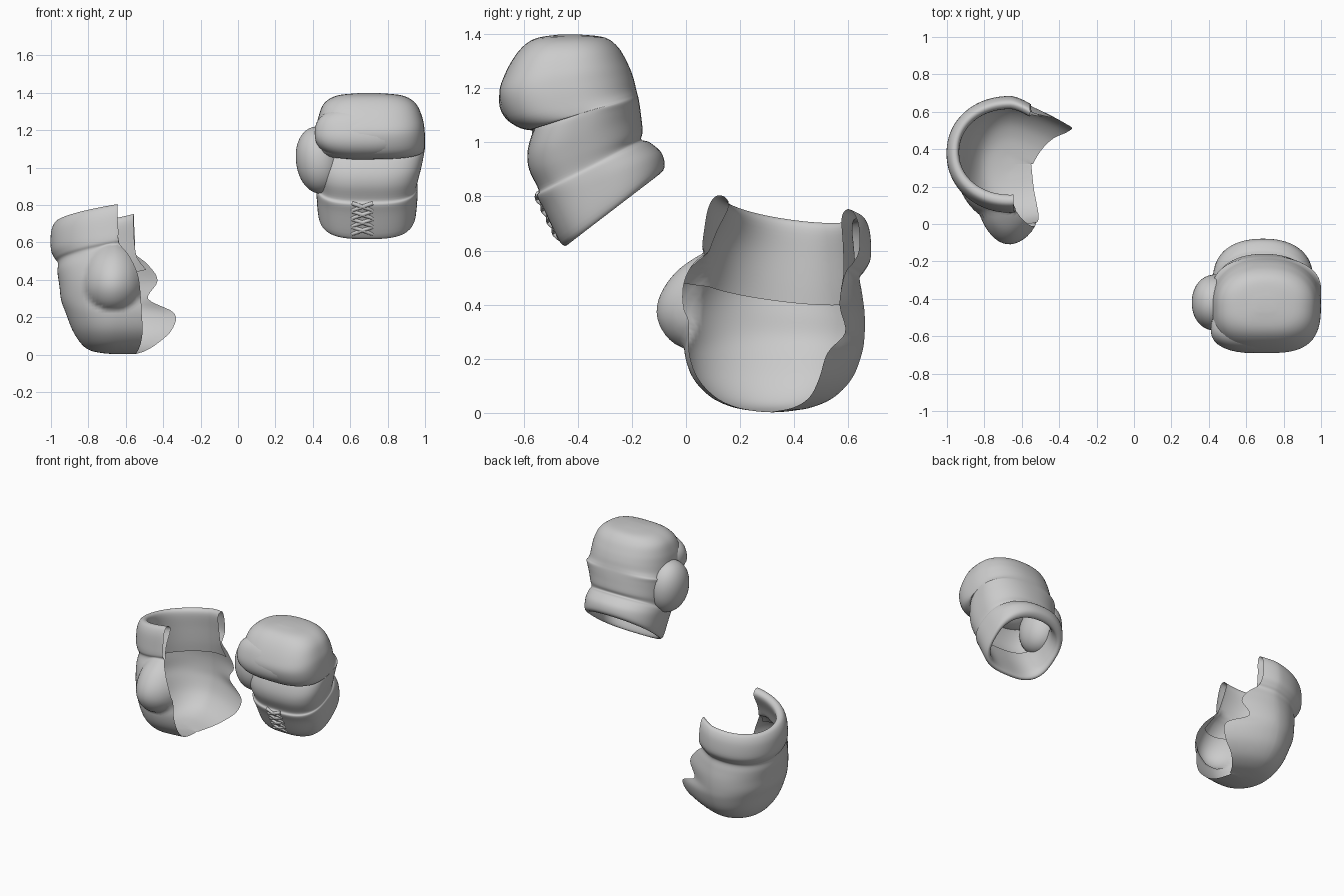
import bpy, bmesh
from math import sin, cos, pi
from mathutils import Vector, Euler

if "Cube" in bpy.data.objects:
    bpy.data.objects.remove(bpy.data.objects["Cube"])


def spline_rows(rows, steps):
    """Smoothly interpolate a short list of section rows (Catmull-Rom)."""
    R = [rows[0]] + list(rows) + [rows[-1]]
    out = []
    for i in range(1, len(R) - 2):
        for k in range(steps):
            t = k / steps
            out.append([0.5 * (2*b + (c-a)*t + (2*a-5*b+4*c-d)*t*t + (3*b-a-3*c+d)*t**3)
                        for a, b, c, d in zip(R[i-1], R[i], R[i+1], R[i+2])])
    return out + [list(rows[-1])]


def spow(v, p):
    return (abs(v) ** (2 / p)) * (1 if v >= 0 else -1)


def skin(name, rings, closed, cap=False):
    """Bridge a series of equal-length rings into a smooth surface."""
    bm = bmesh.new()
    vr = [[bm.verts.new(p) for p in r] for r in rings]
    n = len(rings[0])
    for a, b in zip(vr, vr[1:]):
        for j in range(n if closed else n - 1):
            k = (j + 1) % n
            bm.faces.new((a[j], a[k], b[k], b[j]))
    if cap:
        bm.faces.new(vr[-1])
    return finish(name, bm)


def finish(name, bm):
    bmesh.ops.recalc_face_normals(bm, faces=bm.faces)
    me = bpy.data.meshes.new(name)
    bm.to_mesh(me)
    bm.free()
    for f in me.polygons:
        f.use_smooth = True
    ob = bpy.data.objects.new(name, me)
    bpy.context.collection.objects.link(ob)
    return ob


def blob(name, center, half, rot=(0, 0, 0), p=2.4):
    """Padded rounded block: a superellipsoid."""
    bm = bmesh.new()
    bmesh.ops.create_uvsphere(bm, u_segments=40, v_segments=24, radius=1)
    M = Euler(rot).to_matrix()
    for v in bm.verts:
        q = v.co / sum(abs(c) ** p for c in v.co) ** (1 / p)
        v.co = M @ Vector([c * h for c, h in zip(q, half)]) + Vector(center)
    return finish(name, bm)


def tube(name, paths, radius):
    cu = bpy.data.curves.new(name, 'CURVE')
    cu.dimensions = '3D'
    cu.bevel_depth = radius
    cu.bevel_resolution = 3
    cu.use_fill_caps = True
    for pts in paths:
        s = cu.splines.new('POLY')
        s.points.add(len(pts) - 1)
        for sp, p in zip(s.points, pts):
            sp.co = (*p, 1)
    ob = bpy.data.objects.new(name, cu)
    bpy.context.collection.objects.link(ob)


# --- Whole glove: sections as palm y, palm z, back y, back z, left x, right x
# (the palm side folds in under the curled fingers, then swells over them)
rows = [
    (-.535, .86, -.19, 1.03, .45, .94),
    (-.50, .78, -.18, .98, .47, .91),
    (-.445, .67, -.15, .91, .475, .905),
    (-.435, .625, -.115, .875, .455, .925),
    (-.465, .63, -.08, .905, .43, .95),
    (-.525, .75, -.09, .96, .42, .96),
    (-.55, .80, -.135, 1.00, .42, .96),
    (-.545, .825, -.165, 1.01, .43, .955),
    (-.58, .90, -.16, 1.04, .42, .97),
    (-.585, .97, -.165, 1.09, .415, .985),
    (-.56, 1.05, -.17, 1.13, .415, .997),
    (-.525, 1.075, -.175, 1.16, .417, 1.0),
    (-.58, 1.045, -.18, 1.18, .418, 1.0),
    (-.655, 1.08, -.185, 1.20, .418, 1.0),
    (-.69, 1.17, -.195, 1.24, .42, .997),
    (-.67, 1.25, -.215, 1.29, .43, .985),
    (-.62, 1.335, -.25, 1.35, .46, .95),
    (-.56, 1.382, -.30, 1.387, .53, .88),
    (-.47, 1.398, -.39, 1.398, .65, .75),
]
rings = []
for yf, zf, yb, zb, xl, xr in spline_rows(rows, 5):
    ring = []
    for j in range(72):
        a = 2 * pi * j / 72
        p = 2.9 if sin(a) < 0 else 2.25
        c, s = spow(cos(a), p), spow(sin(a), p)
        ring.append(((xl+xr)/2 + (xr-xl)/2*c, (yf+yb)/2 + (yb-yf)/2*s, (zf+zb)/2 + (zb-zf)/2*s))
    rings.append(ring)
skin("whole_glove_body", rings, True, cap=True)

# Curled finger padding and thumb
blob("whole_glove_fingers", (.67, -.56, 1.185), (.26, .125, .14), (-.3, 0, 0), 2.5)
blob("whole_glove_thumb", (.435, -.42, 1.04), (.125, .15, .18), (0, -.12, 0), 2.1)

# Criss-cross laces up the palm side of the cuff
paths = []
for i in range(4):
    for s in (-1, 1):
        pts = []
        for k in range(7):
            u = k / 6
            z = .645 + .042 * (i + u * .9)
            y = -.474 - (z - .65) * .49 + .006 - .01 * sin(pi * u)
            pts.append((.665 + s * (.055 - .11 * u), y, z))
        paths.append(pts)
tube("laces", paths, .011)

# --- Open glove: back height, back x, front y, rear y, front end x, rear end x, tilt
rows = [
    (.40, -.95, .045, .64, -.60, -.49, .9),
    (.47, -.945, .075, .63, -.63, -.54, 1),
    (.57, -.94, .11, .622, -.645, -.555, 1),
    (.67, -.935, .155, .615, -.645, -.56, 1),
    (.705, -.95, .14, .635, -.645, -.555, 1),
    (.70, -.98, .105, .66, -.645, -.555, 1),
    (.65, -1.0, .08, .68, -.645, -.555, 1),
    (.56, -1.0, .065, .683, -.64, -.55, 1),
    (.51, -.98, .06, .66, -.64, -.55, 1),
    (.48, -.963, .065, .642, -.63, -.54, 1),
    (.43, -.965, .03, .65, -.58, -.48, .8),
    (.36, -.955, .0, .66, -.535, -.43, .5),
    (.285, -.945, -.005, .66, -.52, -.48, .2),
    (.22, -.92, -.005, .65, -.515, -.34, 0),
    (.13, -.885, .025, .615, -.51, -.355, 0),
    (.06, -.84, .09, .55, -.52, -.43, 0),
    (.022, -.79, .17, .47, -.535, -.49, 0),
    (.006, -.71, .26, .38, -.545, -.535, 0),
    (.002, -.62, .32, .32, -.55, -.55, 0),
]
rings = []
for z0, xb, yf, yr, xf, xe, tilt in spline_rows(rows, 5):
    xc = max(-.66, xb + .02)
    ym, h = (yf + yr) / 2, (yr - yf) / 2
    pts = [(xc + (xf-xc)*u, yf + min(h, .12*max(0, xf-xc))*u**1.6) for u in (1, .84, .67, .5, .33, .16)]
    for j in range(49):
        a = -pi / 2 + pi * j / 48
        pts.append((xc - (xc - xb) * spow(cos(a), 2.1), ym + h * spow(sin(a), 2.1)))
    pts += [(xc + (xe-xc)*u, yr - min(h, .4*max(0, xe-xc))*u**1.5) for u in (.16, .33, .5, .67, .84, 1)]
    ring = []
    for x, y in pts:
        z = z0 + tilt * (.17 * (x + 1) - .14 * (y - .38))
        # thumb swelling on the front side
        d = ((x + .67) / .15) ** 2 + ((z - .38) / (.21 if z > .38 else .14)) ** 2
        if y < .2 and d < 1:
            y -= .105 * (1 - d) ** .7
        ring.append((x, y, max(z, 0)))
    rings.append(ring)
skin("open_glove_shell", rings, False)
